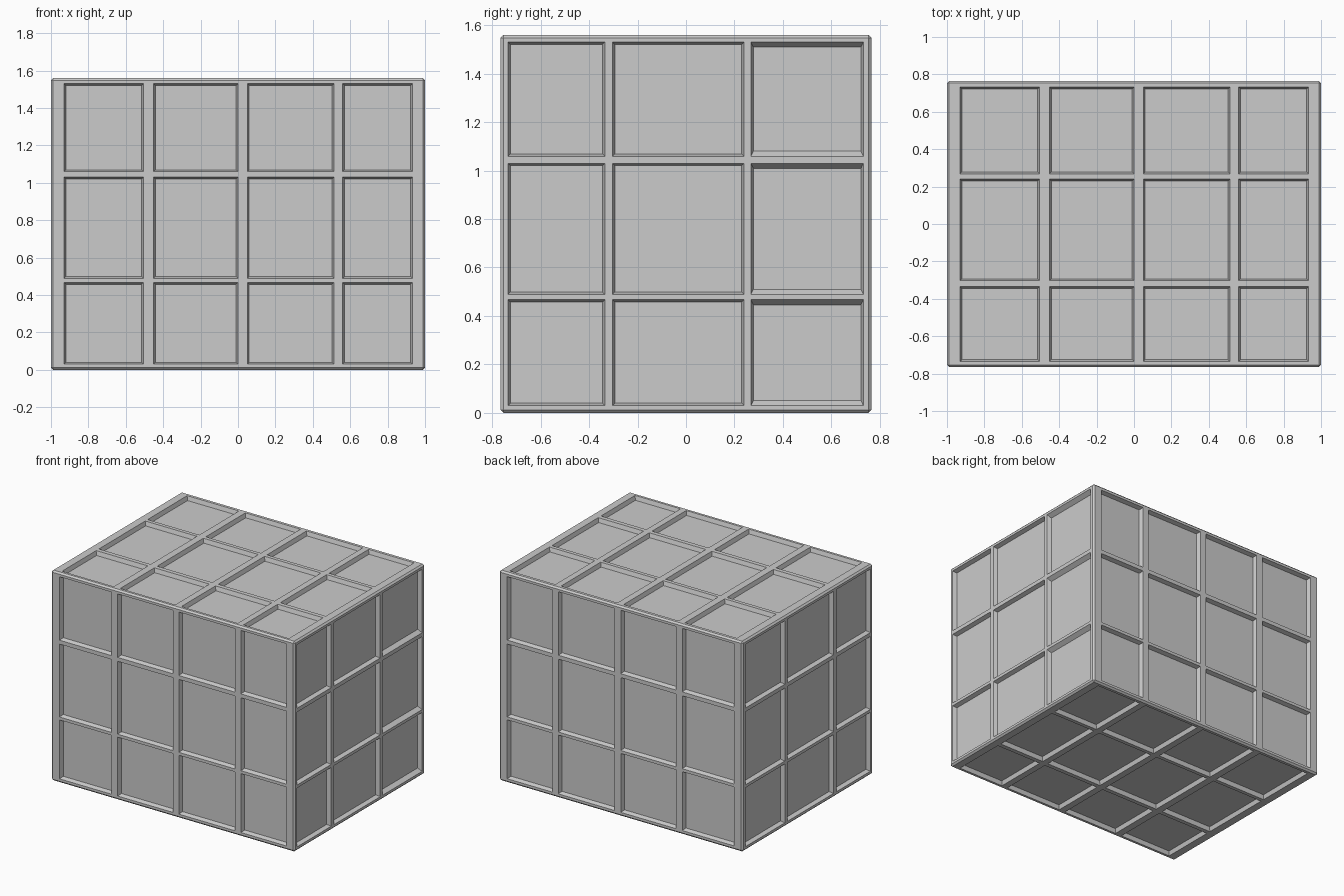
import bpy, bmesh
from mathutils import Vector

if "Cube" in bpy.data.objects:
    bpy.data.objects.remove(bpy.data.objects["Cube"])

HALF = Vector((1.0, 0.765, 0.78))
MID = Vector((0, 0, 0.78))
# Panel opening intervals along each axis, shared by all sides
OPEN = [
    [(-0.93, -0.505), (-0.452, 0.0), (0.05, 0.513), (0.56, 0.933)],
    [(-0.735, -0.335), (-0.303, 0.24), (0.268, 0.732)],
    [(0.03, 0.467), (0.489, 1.03), (1.059, 1.53)],
]
DEPTH, SLOPE, EDGE = 0.03, 0.01, 0.012

# Crate block
bm = bmesh.new()
bmesh.ops.create_cube(bm, size=1)
for v in bm.verts:
    v.co = Vector([MID[i] + 2 * HALF[i] * v.co[i] for i in range(3)])

# Slice the block along every slat edge
for axis, spans in enumerate(OPEN):
    normal = Vector([float(i == axis) for i in range(3)])
    for value in (c for span in spans for c in span):
        bmesh.ops.bisect_plane(bm, geom=bm.verts[:] + bm.edges[:] + bm.faces[:],
                               plane_co=normal * value, plane_no=normal)


def is_panel(face):
    c = face.calc_center_median()
    n = face.normal
    return all(abs(n[i]) > 0.5 or any(a < c[i] < b for a, b in OPEN[i])
               for i in range(3))


# Sunken panels with sloping rims
bm.normal_update()
panels = [f for f in bm.faces if is_panel(f)]
bmesh.ops.inset_individual(bm, faces=panels, thickness=SLOPE, depth=-DEPTH,
                           use_even_offset=True)
bm.normal_update()

# Wider top and bottom slopes on the rear column of the right side
for f in panels:
    c = f.calc_center_median()
    if f.normal.x > 0.9 and c.y > 0.26:
        for v in f.verts:
            v.co.z += 0.011 if v.co.z < c.z else -0.011


# Chamfered outer edges
def on_corner(edge):
    return all(sum(abs(abs(v.co[i] - MID[i]) - HALF[i]) < 1e-4
                   for i in range(3)) >= 2 for v in edge.verts)


bmesh.ops.bevel(bm, geom=[e for e in bm.edges if on_corner(e)],
                offset=EDGE, segments=1, affect='EDGES', profile=0.5)
bmesh.ops.recalc_face_normals(bm, faces=bm.faces[:])

mesh = bpy.data.meshes.new("panelled_crate")
bm.to_mesh(mesh)
bm.free()
crate = bpy.data.objects.new("panelled_crate", mesh)
bpy.context.collection.objects.link(crate)
